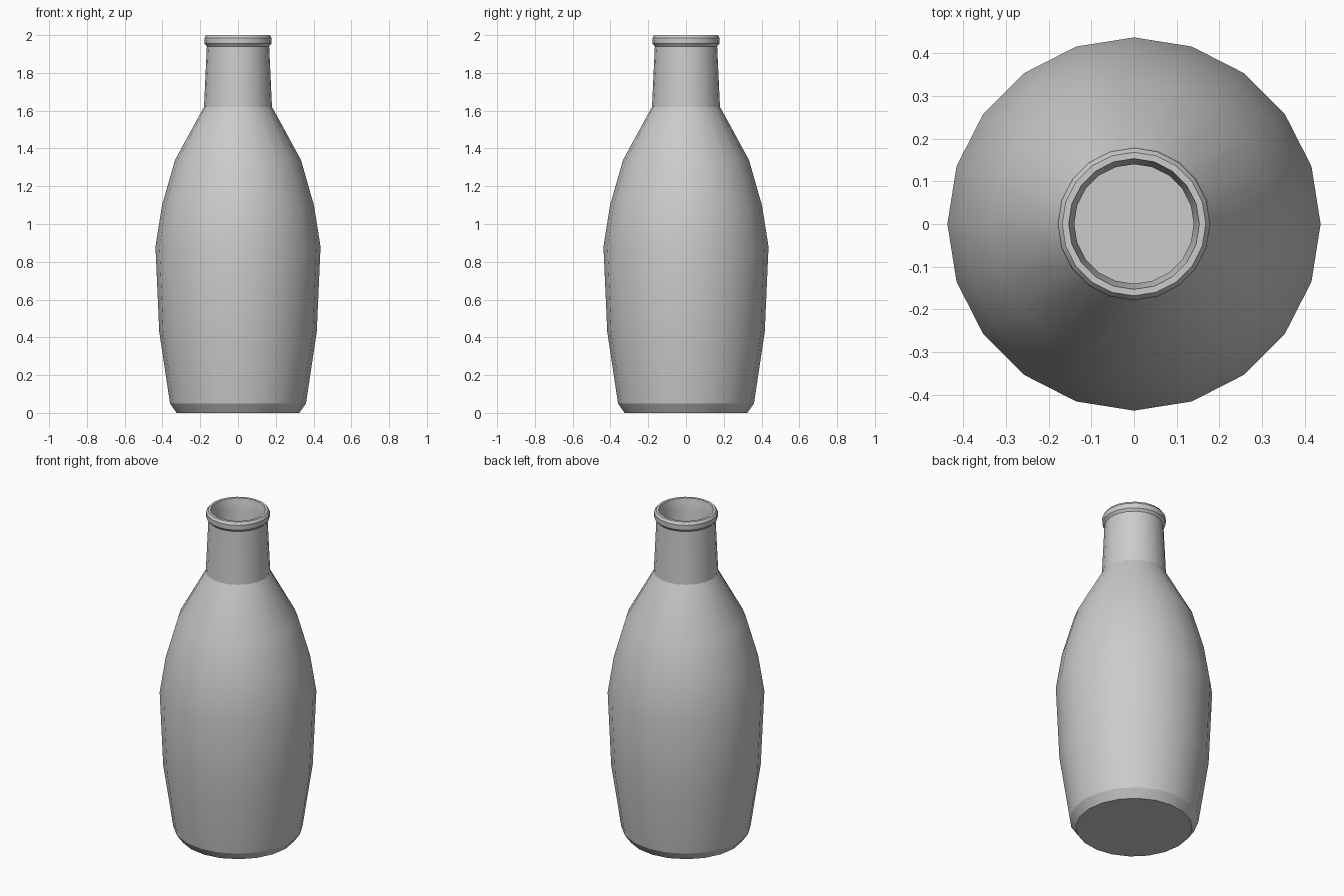
import bpy
import bmesh
from math import cos, sin, pi, radians

SIDES = 20

cube = bpy.data.objects.get("Cube")
if cube:
    bpy.data.objects.remove(cube, do_unlink=True)

# Plain grey glass
glass = bpy.data.materials.new("plain_grey")
glass.use_nodes = True
grey = (0.6, 0.6, 0.6, 1)
glass.diffuse_color = grey
glass.node_tree.nodes["Principled BSDF"].inputs["Base Color"].default_value = grey

# Outer wall, from base to neck, as (radius, height)
body = [(0.325, 0), (0.36, 0.05), (0.417, 0.43), (0.437, 0.88),
        (0.402, 1.1), (0.333, 1.34), (0.18, 1.62), (0.165, 1.94)]
# Rolled lip, over the top and into the mouth
lip = [(0.177, 1.955), (0.178, 1.985), (0.168, 2.0), (0.153, 2.0),
       (0.15, 1.98), (0.14, 1.94)]
# Inner wall runs parallel to the outer wall, back down to the floor
wall = 0.025
inner = [(r - wall, max(z, wall)) for r, z in reversed(body[:-1])]


def lathe(name, profile, sides, material):
    """Spin a profile about z and cap both ends."""
    bm = bmesh.new()
    rings = [[bm.verts.new((r * cos(2 * pi * i / sides),
                            r * sin(2 * pi * i / sides), z))
              for i in range(sides)] for r, z in profile]
    for low, high in zip(rings, rings[1:]):
        for i in range(sides):
            j = (i + 1) % sides
            bm.faces.new((low[i], low[j], high[j], high[i]))
    bm.faces.new(rings[0][::-1])
    bm.faces.new(rings[-1])
    bmesh.ops.recalc_face_normals(bm, faces=bm.faces)
    mesh = bpy.data.meshes.new(name)
    bm.to_mesh(mesh)
    bm.free()
    mesh.materials.append(material)
    obj = bpy.data.objects.new(name, mesh)
    bpy.context.collection.objects.link(obj)
    return obj


bottle = lathe("bottle", body + lip + inner, SIDES, glass)
bpy.ops.object.select_all(action="DESELECT")
bottle.select_set(True)
bpy.context.view_layer.objects.active = bottle
bpy.ops.object.shade_smooth_by_angle(angle=radians(25))
